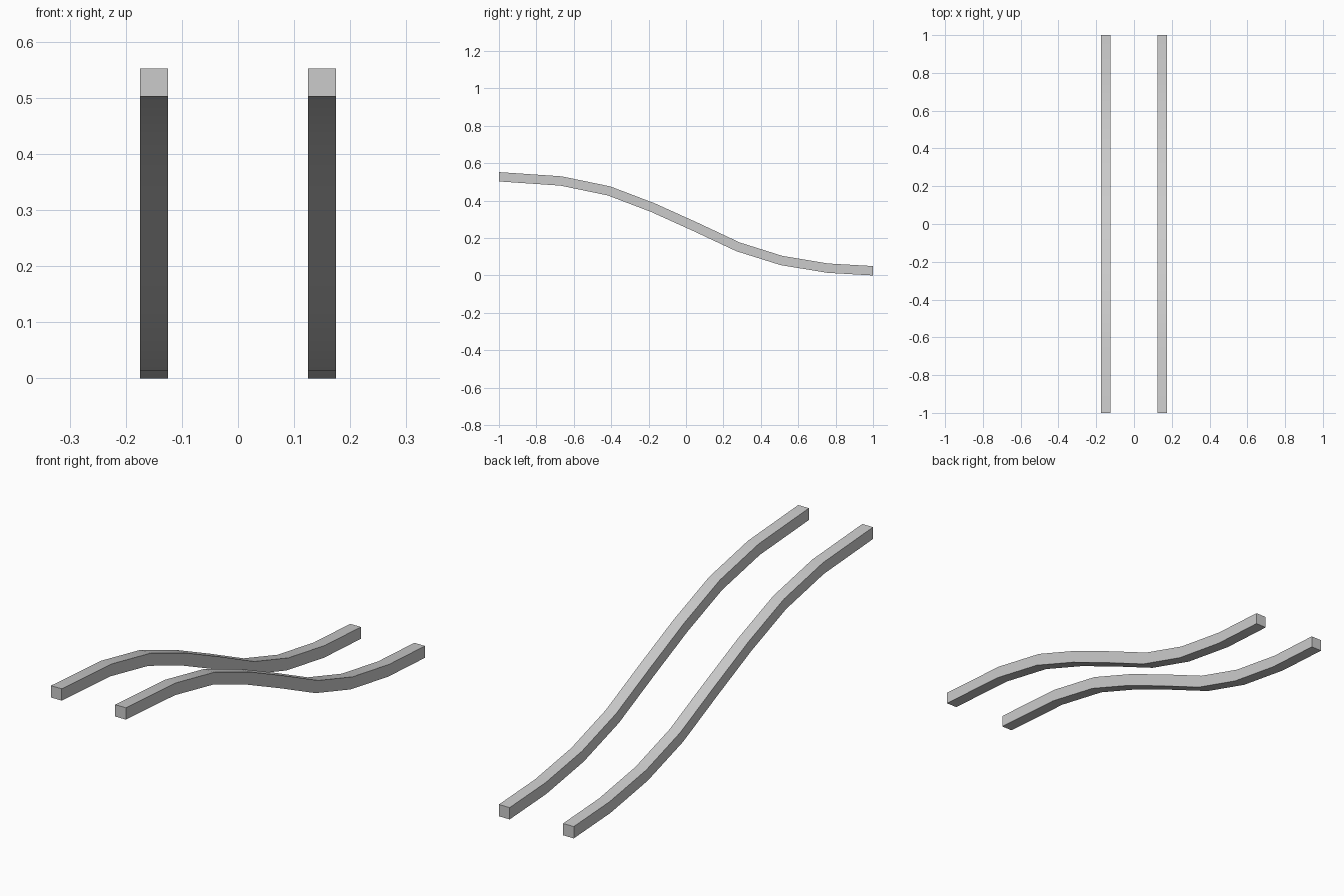
import bpy, bmesh, math
from mathutils import Vector

if "Cube" in bpy.data.objects:
    bpy.data.objects.remove(bpy.data.objects["Cube"])

HALF = 0.025   # half thickness of the square bar
RAIL_X = 0.15  # distance of each rail from the middle

# Centre line of the rail in (y, z), from high front to low back
PATH = [(-1, .5275), (-.668, .505), (-.412, .452), (-.178, .363), (.05, .26),
        (.278, .153), (.51, .08), (.757, .039), (1, .025)]


def make_rail(name):
    pts = [Vector(p) for p in PATH]
    bm = bmesh.new()
    rings = []
    for i, p in enumerate(pts):
        if i in (0, len(pts) - 1):
            n = Vector((0, 1))          # end cuts are vertical
        else:
            t = ((p - pts[i - 1]).normalized() + (pts[i + 1] - p).normalized()).normalized()
            n = Vector((-t.y, t.x))
        rings.append([bm.verts.new((RAIL_X + sx * HALF, p.x + sz * HALF * n.x, p.y + sz * HALF * n.y))
                      for sx, sz in ((-1, -1), (1, -1), (1, 1), (-1, 1))])
    for a, b in zip(rings, rings[1:]):
        for k in range(4):
            m = (k + 1) % 4
            bm.faces.new((a[k], a[m], b[m], b[k]))
    bm.faces.new(rings[0])
    bm.faces.new(rings[-1])
    bmesh.ops.recalc_face_normals(bm, faces=bm.faces)
    me = bpy.data.meshes.new(name)
    bm.to_mesh(me)
    bm.free()
    ob = bpy.data.objects.new(name, me)
    bpy.context.collection.objects.link(ob)
    return ob


# Pair of curved rails, mirrored across x = 0
rails = make_rail("curved_rails")
bpy.context.view_layer.objects.active = rails
rails.select_set(True)
bpy.ops.object.shade_smooth_by_angle(angle=math.radians(30))
mirror = rails.modifiers.new("mirror", 'MIRROR')
mirror.use_mirror_merge = False
